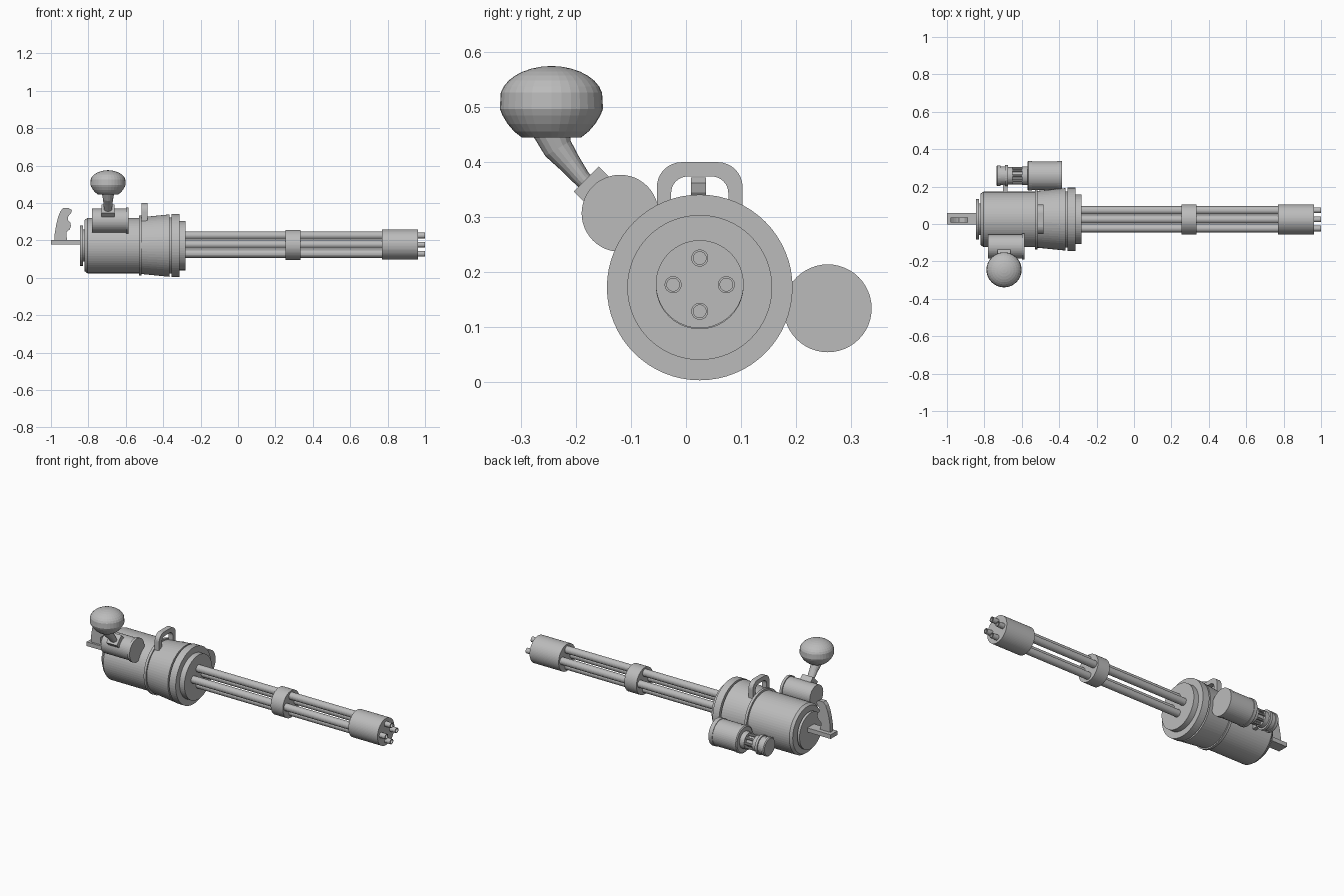
import bpy, bmesh, math
from mathutils import Vector, Matrix

if "Cube" in bpy.data.objects:
    bpy.data.objects.remove(bpy.data.objects["Cube"])

grey = bpy.data.materials.new("gunmetal_grey")
grey.diffuse_color = (0.5, 0.5, 0.5, 1)
grey.use_nodes = True
grey.node_tree.nodes["Principled BSDF"].inputs["Base Color"].default_value = grey.diffuse_color


def finish(name, bm):
    bmesh.ops.remove_doubles(bm, verts=bm.verts, dist=1e-5)
    bmesh.ops.recalc_face_normals(bm, faces=bm.faces)
    me = bpy.data.meshes.new(name)
    bm.to_mesh(me)
    bm.free()
    me.materials.append(grey)
    ob = bpy.data.objects.new(name, me)
    bpy.context.collection.objects.link(ob)
    return ob


def loft(name, rings):
    """Skin a list of point rings and cap both ends."""
    bm = bmesh.new()
    rows = [[bm.verts.new(p) for p in ring] for ring in rings]
    n = len(rows[0])
    for a, b in zip(rows, rows[1:]):
        for i in range(n):
            j = (i + 1) % n
            bm.faces.new((a[i], a[j], b[j], b[i]))
    bm.faces.new(rows[0])
    bm.faces.new(rows[-1])
    return finish(name, bm)


def lathe(name, profile, y, z, sides=64):
    """Turn (x, radius) pairs around an axis parallel to x."""
    ang = [2 * math.pi * i / sides for i in range(sides)]
    return loft(name, [[(x, y + r * math.cos(a), z + r * math.sin(a)) for a in ang]
                       for x, r in profile])


def prism(name, pts, axis, lo, hi):
    """Extrude a 2D outline along x (points are y, z) or y (points are x, z)."""
    def ring(t):
        return [(t, u, v) if axis == 'x' else (u, t, v) for u, v in pts]
    return loft(name, [ring(lo), ring(hi)])


def box(name, lo, hi):
    return prism(name, [(lo[0], lo[2]), (hi[0], lo[2]), (hi[0], hi[2]), (lo[0], hi[2])],
                 'y', lo[1], hi[1])


# Main housing: back plate, drum, groove band, flared cone, front rings
CY, CZ = 0.025, 0.172
lathe("housing", [(-0.845, 0.108), (-0.83, 0.108), (-0.83, 0.085), (-0.82, 0.085),
                  (-0.82, 0.137), (-0.805, 0.148), (-0.53, 0.148), (-0.53, 0.16),
                  (-0.515, 0.16), (-0.515, 0.152), (-0.365, 0.167), (-0.365, 0.15),
                  (-0.355, 0.15), (-0.355, 0.169), (-0.312, 0.169), (-0.312, 0.132),
                  (-0.28, 0.132)], CY, CZ)

# Barrel cluster with hollow tips
BZ = 0.177
for i in range(4):
    a = i * math.pi / 2
    lathe("barrel_%d" % (i + 1),
          [(-0.3, 0.0215), (0.93, 0.0215), (0.93, 0.0155), (1.0, 0.0155),
           (1.0, 0.0115), (0.965, 0.0115)],
          CY + 0.0485 * math.cos(a), BZ + 0.0485 * math.sin(a), 24)
lathe("barrel_clamp", [(0.255, 0.08), (0.335, 0.08)], CY, BZ - 0.001)
lathe("muzzle_block", [(0.77, 0.08), (0.962, 0.08)], CY, BZ + 0.001)

# Carry handle: rounded arch
def arch(half, top, rad):
    pts = [(CY - half, 0.29)]
    for k in range(9):
        a = math.pi - k * math.pi / 16
        pts.append((CY - half + rad + rad * math.cos(a), top - rad + rad * math.sin(a)))
    return pts + [(2 * CY - y, z) for y, z in reversed(pts)]

prism("carry_handle", arch(0.078, 0.4, 0.045) + arch(0.052, 0.374, 0.03)[::-1],
      'x', -0.515, -0.485)

# Rear bracket and finger grip
box("rear_bracket", (-1.0, -0.003, 0.177), (-0.825, 0.06, 0.202))
prism("rear_grip", [(-0.98, 0.2), (-0.98, 0.235), (-0.972, 0.285), (-0.962, 0.325),
                    (-0.95, 0.355), (-0.935, 0.372), (-0.905, 0.372), (-0.888, 0.362),
                    (-0.893, 0.345), (-0.908, 0.328), (-0.91, 0.31), (-0.897, 0.295),
                    (-0.893, 0.277), (-0.9, 0.258), (-0.918, 0.245), (-0.918, 0.228),
                    (-0.913, 0.2)], 'y', 0.009, 0.036)

# Upper side canister
lathe("upper_canister", [(-0.78, 0.064), (-0.6, 0.064), (-0.6, 0.07), (-0.585, 0.07)],
      -0.12, 0.307, 48)

# Crank mount: small tilted block on the canister
mount = box("crank_mount", (-0.73, -0.032, -0.035), (-0.66, 0.032, 0.016))
mount.data.transform(Matrix.Translation((0, -0.17, 0.358)) @ Matrix.Rotation(math.radians(45), 4, 'X'))

# Crank neck: bent tapering tube
neck = []
for y, z, dy, dz, ry, rx in [(-0.165, 0.345, -1, 1, 0.015, 0.02), (-0.189, 0.37, -1, 1, 0.016, 0.022),
                             (-0.213, 0.4, -0.8, 1, 0.021, 0.024), (-0.233, 0.425, -0.6, 1, 0.027, 0.028),
                             (-0.244, 0.447, 0, 1, 0.034, 0.032), (-0.244, 0.46, 0, 1, 0.034, 0.032)]:
    side = Vector((0, dz, -dy)).normalized()
    neck.append([Vector((-0.695, y, z)) + side * ry * math.cos(a) + Vector((rx * math.sin(a), 0, 0))
                 for a in (math.pi * k / 8 for k in range(16))])
loft("crank_neck", neck)

# Crank knob: domed top over a slightly wider truncated bowl
def knob_ring(r, z):
    return [(-0.695 + r * math.cos(a), -0.245 + r * math.sin(a), z)
            for a in (math.pi * k / 16 for k in range(32))]

steps = [math.pi / 2 * k / 8 for k in range(8)] + [1.53]
loft("knob_top", [knob_ring(0.094 * math.cos(t), 0.497 + 0.018 * (k > 0) + (0.06 * math.sin(t)))
                  for k, t in enumerate(steps)])
loft("knob_bowl", [knob_ring(r, z) for r, z in
                   [(0.094, 0.497), (0.089, 0.485), (0.08, 0.47), (0.068, 0.456), (0.054, 0.445)]])

# Drive motor beside the housing, with an open neck of rods and an end cap
MY, MZ = 0.258, 0.134
lathe("motor_drum", [(-0.57, 0.074), (-0.565, 0.08), (-0.545, 0.08), (-0.545, 0.077), (-0.41, 0.077),
                     (-0.41, 0.08), (-0.385, 0.08)], MY, MZ, 48)
lathe("motor_collar", [(-0.6, 0.05), (-0.565, 0.05)], MY, MZ, 32)
lathe("motor_shaft", [(-0.68, 0.03), (-0.59, 0.03)], MY, MZ, 24)
lathe("motor_end_cap", [(-0.735, 0.05), (-0.73, 0.055), (-0.715, 0.055), (-0.715, 0.05),
                        (-0.69, 0.05), (-0.69, 0.057), (-0.675, 0.057), (-0.675, 0.046),
                        (-0.65, 0.046)], MY, MZ, 32)
for i in range(8):
    a = i * math.pi / 4
    lathe("motor_rod_%d" % (i + 1), [(-0.66, 0.007), (-0.59, 0.007)],
          MY + 0.039 * math.cos(a), MZ + 0.039 * math.sin(a), 8)
box("motor_strut", (-0.7, 0.15, 0.12), (-0.677, 0.22, 0.148))
